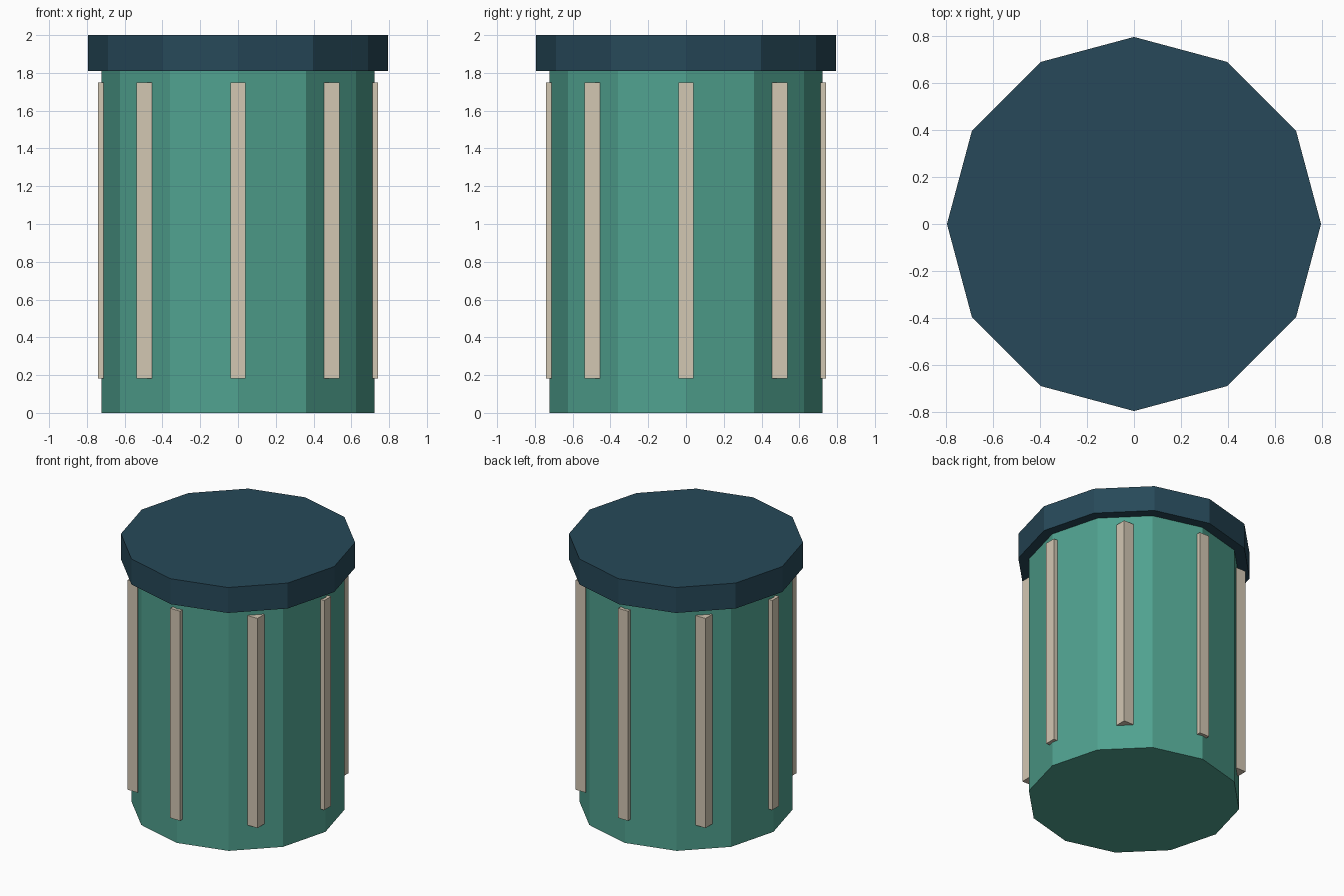
import bpy
from math import cos, sin, tau

cube = bpy.data.objects.get("Cube")
if cube:
    bpy.data.objects.remove(cube, do_unlink=True)


def material(name, rgb):
    mat = bpy.data.materials.new(name)
    mat.use_nodes = True
    mat.diffuse_color = (*rgb, 1)
    mat.node_tree.nodes["Principled BSDF"].inputs["Base Color"].default_value = (*rgb, 1)
    return mat


def finish(name, mat):
    obj = bpy.context.object
    obj.name = obj.data.name = name
    obj.data.materials.append(mat)
    return obj


def drum(name, radius, bottom, top, mat):
    bpy.ops.mesh.primitive_cylinder_add(
        vertices=12, radius=radius, depth=top - bottom,
        location=(0, 0, (bottom + top) / 2))
    return finish(name, mat)


green = material("sea green", (0.08, 0.36, 0.275))
navy = material("dark slate blue", (0.02, 0.066, 0.1))
beige = material("warm beige", (0.65, 0.57, 0.45))

# Twelve-sided body and overhanging lid
drum("body", 0.722, 0, 1.82, green)
drum("lid", 0.795, 1.81, 2, navy)

# Eight upright slats, all square to the axes
SLATS = 8
WIDTH, BOTTOM, TOP, RING = 0.081, 0.183, 1.748, 0.701
for i in range(SLATS):
    angle = tau * i / SLATS
    bpy.ops.mesh.primitive_cube_add(
        size=1, location=(RING * cos(angle), RING * sin(angle), (BOTTOM + TOP) / 2))
    slat = finish(f"slat_{i + 1}", beige)
    slat.scale = (WIDTH, WIDTH, TOP - BOTTOM)
